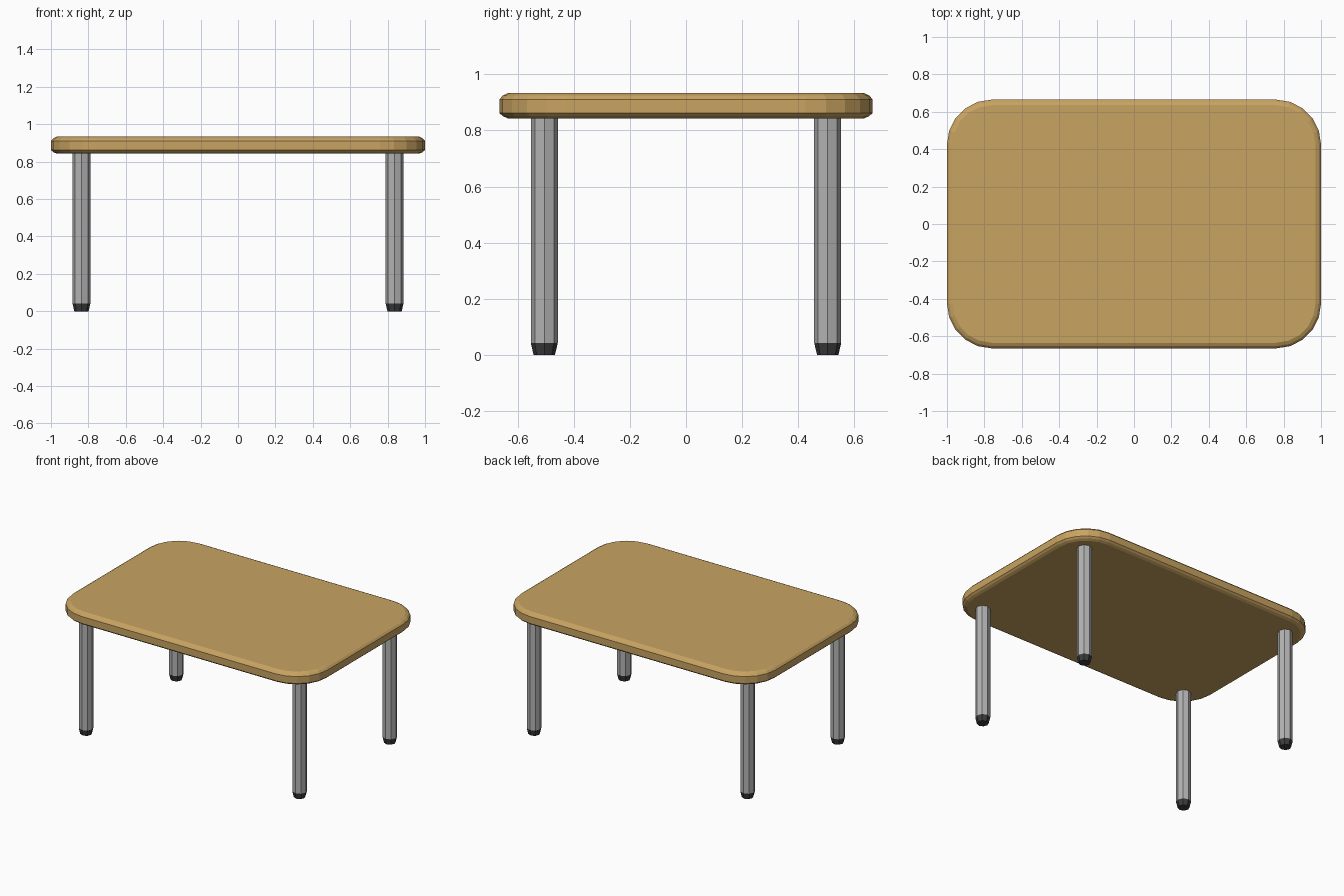
import bpy, bmesh
from math import sin, cos, pi

if "Cube" in bpy.data.objects:
    bpy.data.objects.remove(bpy.data.objects["Cube"])


def material(name, color):
    m = bpy.data.materials.new(name)
    m.diffuse_color = (*color, 1)
    m.use_nodes = True
    m.node_tree.nodes["Principled BSDF"].inputs["Base Color"].default_value = m.diffuse_color
    return m


def loft(name, rings, mat):
    """Join rings of equal point count into a closed, capped, flat-shaded solid."""
    bm = bmesh.new()
    loops = [[bm.verts.new(p) for p in ring] for ring in rings]
    n = len(loops[0])
    for a, b in zip(loops, loops[1:]):
        for i in range(n):
            j = (i + 1) % n
            bm.faces.new((a[i], a[j], b[j], b[i]))
    bm.faces.new(loops[0][::-1])
    bm.faces.new(loops[-1])
    mesh = bpy.data.meshes.new(name)
    bm.to_mesh(mesh)
    bm.free()
    mesh.materials.append(mat)
    obj = bpy.data.objects.new(name, mesh)
    bpy.context.collection.objects.link(obj)
    return obj


def rounded_rect(hx, hy, radius, inset, z, segs=5):
    pts = []
    for q, (sx, sy) in enumerate([(1, 1), (-1, 1), (-1, -1), (1, -1)]):
        for k in range(segs + 1):
            a = (q + k / segs) * pi / 2
            pts.append((sx * (hx - radius) + (radius - inset) * cos(a),
                        sy * (hy - radius) + (radius - inset) * sin(a), z))
    return pts


def circle(x, y, r, z, sides=8):
    return [(x + r * cos(2 * pi * i / sides), y + r * sin(2 * pi * i / sides), z)
            for i in range(sides)]


wood = material("wood", (0.578, 0.366, 0.12))
metal = material("metal", (0.45, 0.45, 0.45))
rubber = material("rubber", (0.045, 0.045, 0.045))

# Table top: rounded rectangle with softened upper and lower rims
Z0, Z1 = 0.843, 0.933
profile = [(0.03, Z0), (0.012, Z0 + 0.008), (0, Z0 + 0.019),
           (0, Z1 - 0.022), (0.012, Z1 - 0.009), (0.03, Z1)]
loft("table_top", [rounded_rect(1.0, 0.665, 0.24, d, z) for d, z in profile], wood)

# Four octagonal legs with tapered feet
for fb, sy in (("front", -1), ("back", 1)):
    for lr, sx in (("left", -1), ("right", 1)):
        x, y = sx * 0.837, sy * 0.505
        loft(f"{fb}_{lr}_leg", [circle(x, y, 0.048, 0.042), circle(x, y, 0.048, Z0)], metal)
        loft(f"{fb}_{lr}_foot", [circle(x, y, 0.038, 0), circle(x, y, 0.048, 0.042)], rubber)
